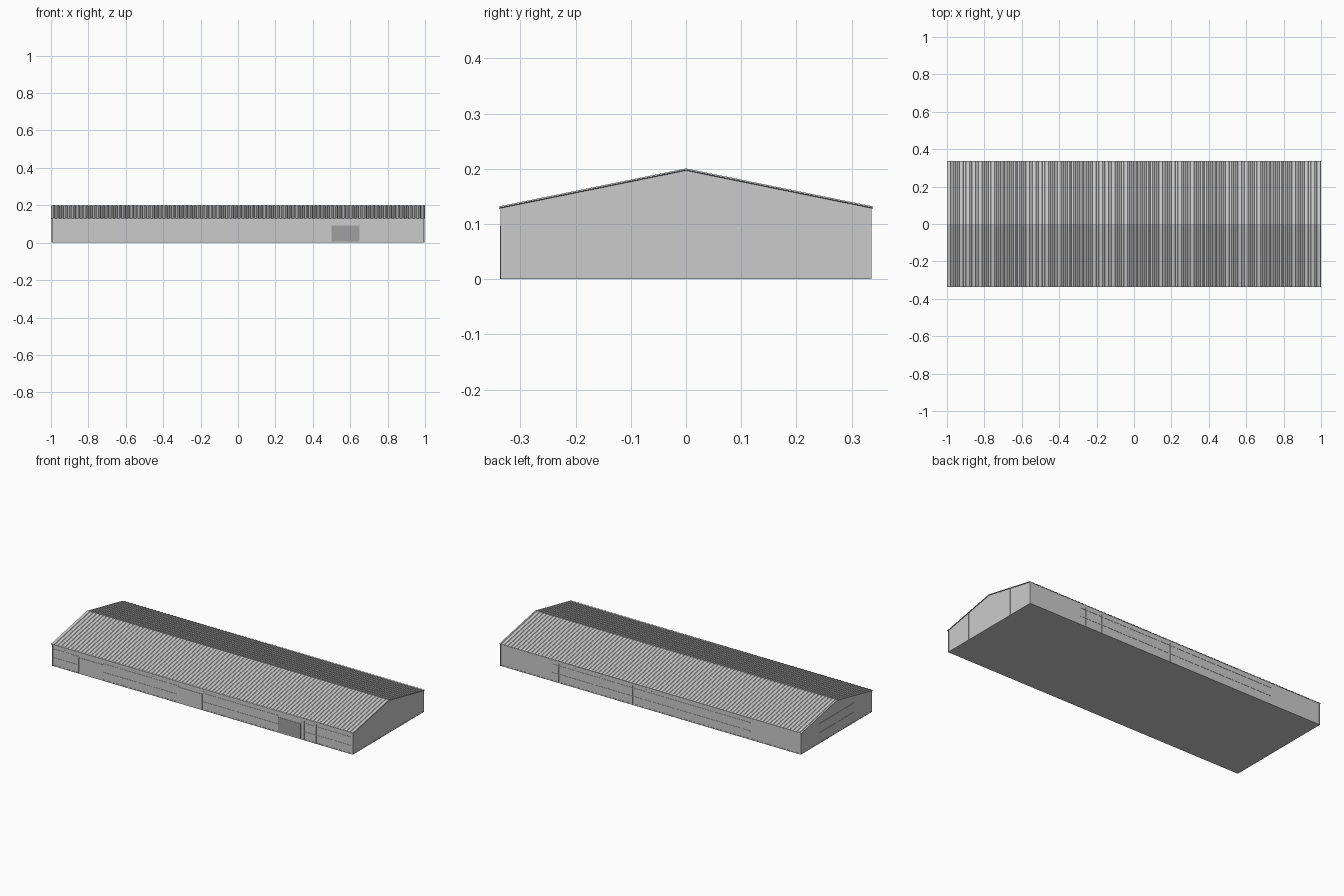
import bpy, bmesh

if "Cube" in bpy.data.objects:
    bpy.data.objects.remove(bpy.data.objects["Cube"])

L, W = 0.994, 0.335          # half length and half width of the walls
EAVE, RIDGE = 0.129, 0.197
SLOPE = (RIDGE - EAVE) / W


def make_object(name, verts, faces, color=None):
    mesh = bpy.data.meshes.new(name)
    mesh.from_pydata(verts, [], faces)
    bm = bmesh.new()
    bm.from_mesh(mesh)
    bmesh.ops.recalc_face_normals(bm, faces=bm.faces)
    bm.to_mesh(mesh)
    bm.free()
    ob = bpy.data.objects.new(name, mesh)
    bpy.context.collection.objects.link(ob)
    if color:
        mat = bpy.data.materials.new(name + "_paint")
        mat.diffuse_color = color
        mat.use_nodes = True
        mat.node_tree.nodes["Principled BSDF"].inputs["Base Color"].default_value = mat.diffuse_color
        mesh.materials.append(mat)
    return ob


def box(name, x0, x1, y0, y1, z0, z1, color=None):
    v = [(x, y, z) for x in (x0, x1) for y in (y0, y1) for z in (z0, z1)]
    f = [(0, 1, 3, 2), (4, 6, 7, 5), (0, 4, 5, 1), (2, 3, 7, 6), (0, 2, 6, 4), (1, 5, 7, 3)]
    return make_object(name, v, f, color)


def side_strip(name, side, x0, x1, z0, z1, proud=0.0015, color=None):
    """Thin part on a long wall; side -1 is the front, 1 the back."""
    a, b = sorted((side * (W - 0.004), side * (W + proud)))
    return box(name, x0, x1, a, b, z0, z1, color)


def end_strip(name, side, y0, y1, z0, z1, proud=0.002):
    """Thin part on a gable wall; side -1 is left, 1 right."""
    a, b = sorted((side * (L - 0.004), side * (L + proud)))
    return box(name, a, b, y0, y1, z0, z1)


# Walls with gable ends and floor
profile = [(-W, 0), (W, 0), (W, EAVE), (0, RIDGE), (-W, EAVE)]
n = len(profile)
make_object("walls", [(x, y, z) for x in (-L, L) for y, z in profile],
            [tuple(range(n)), tuple(range(n, 2 * n))] +
            [(i, (i + 1) % n, n + (i + 1) % n, n + i) for i in range(n)])

# Ribbed sheet roof: trapezoid profile along x, swept over the ridge
RIBS = 90
pitch = 2.0 / RIBS
section = []
for i in range(RIBS):
    x = -1 + i * pitch
    section += [(x + pitch * t, h) for t, h in ((0, 0), (0.45, 0), (0.55, 0.0025), (0.9, 0.0025))]
section.append((1, 0))
verts, faces = [], []
for y in (-0.338, 0, 0.338):
    z = RIDGE - abs(y) * SLOPE + 0.0012
    verts += [(x, y, z + h) for x, h in section]
m = len(section)
for r in range(2):
    for i in range(m - 1):
        a = r * m + i
        faces.append((a, a + 1, a + m + 1, a + m))
roof = make_object("ribbed_roof", verts, faces)
thick = roof.modifiers.new("thickness", "SOLIDIFY")
thick.thickness = 0.002
thick.offset = -1

# Base plinth
box("plinth", -L - 0.001, L + 0.001, -W - 0.001, W + 0.001, 0, 0.006)

# Corner posts
for sx in (-1, 1):
    for sy in (-1, 1):
        xa, xb = sorted((sx * (L - 0.004), sx * (L + 0.001)))
        side_strip("corner_post", sy, xa, xb, 0, EAVE)

# Gable columns
for sx in (-1, 1):
    for y in (-0.17, 0.17):
        end_strip("gable_column", sx, y - 0.004, y + 0.004, 0, RIDGE - 0.174 * SLOPE)

# Left gable doors with cross rails
end_strip("gable_mullion", -1, -0.004, 0.004, 0, 0.12)
for z in (0.06, 0.115):
    end_strip("gable_rail", -1, -0.17, 0.17, z, z + 0.004)

# Front posts and rails
for x in (-0.91, -0.49, -0.33, 0.01, 0.17, 0.67, 0.75):
    side_strip("front_post", -1, x - 0.003, x + 0.003, 0, 0.115)
for x0, x1 in ((-0.99, -0.82), (-0.66, -0.16), (0.0, 0.5), (0.65, 0.99)):
    side_strip("front_rail", -1, x0, x1, 0.1, 0.103)
    side_strip("front_sill", -1, x0, x1, 0.05, 0.052)

# Back posts and rails
for x in (0.61, 0.5, 0.33, 0.12, 0.03, -0.01, -0.17):
    side_strip("back_post", 1, x - 0.003, x + 0.003, 0, 0.115)
for z in (0.05, 0.1):
    side_strip("back_rail", 1, -0.66, 0.65, z, z + 0.003)

# Framed sliding doors on the front
for x0, x1 in ((-0.16, -0.003), (-0.82, -0.66)):
    side_strip("front_door", -1, x0, x1, 0.004, 0.093, 0.0012)
    for x in (x0, x1):
        side_strip("door_jamb", -1, x - 0.002, x + 0.002, 0, 0.095, 0.002)
    side_strip("door_head", -1, x0, x1, 0.093, 0.096, 0.002)

# Darker door panel
side_strip("dark_door", -1, 0.5, 0.65, 0.006, 0.093, 0.0015, (0.35, 0.35, 0.35, 1))
